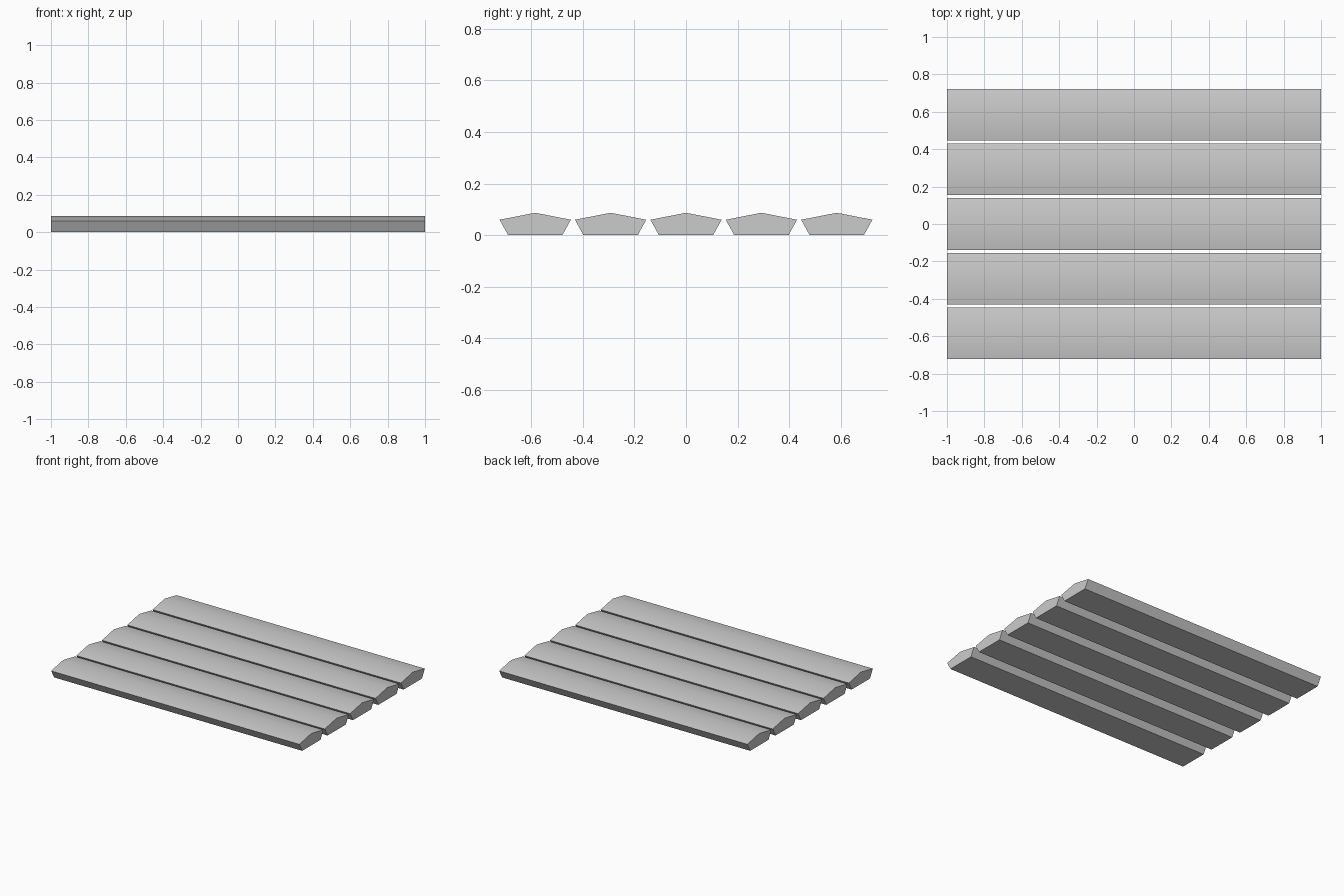
import bpy, math

if "Cube" in bpy.data.objects:
    bpy.data.objects.remove(bpy.data.objects["Cube"])

# Cross-section of one slat in the YZ plane: flat base, flared sides, low ridge
PROFILE = [(-0.105, 0.0), (0.105, 0.0), (0.138, 0.06), (0.0, 0.087), (-0.138, 0.06)]
PITCH = 0.292


def make_slat(name, y0):
    n = len(PROFILE)
    verts = [(x, y0 + y, z) for x in (-1, 1) for y, z in PROFILE]
    faces = [tuple(reversed(range(n))), tuple(range(n, 2 * n))]
    faces += [(i, (i + 1) % n, n + (i + 1) % n, n + i) for i in range(n)]
    mesh = bpy.data.meshes.new(name)
    mesh.from_pydata(verts, [], faces)
    obj = bpy.data.objects.new(name, mesh)
    bpy.context.collection.objects.link(obj)
    # soft ridge, crisp outer edges
    bpy.ops.object.select_all(action='DESELECT')
    obj.select_set(True)
    bpy.context.view_layer.objects.active = obj
    bpy.ops.object.shade_smooth_by_angle(angle=math.radians(30))


# Five parallel slats
for k in range(5):
    make_slat(f"slat_{k + 1}", (k - 2) * PITCH)
